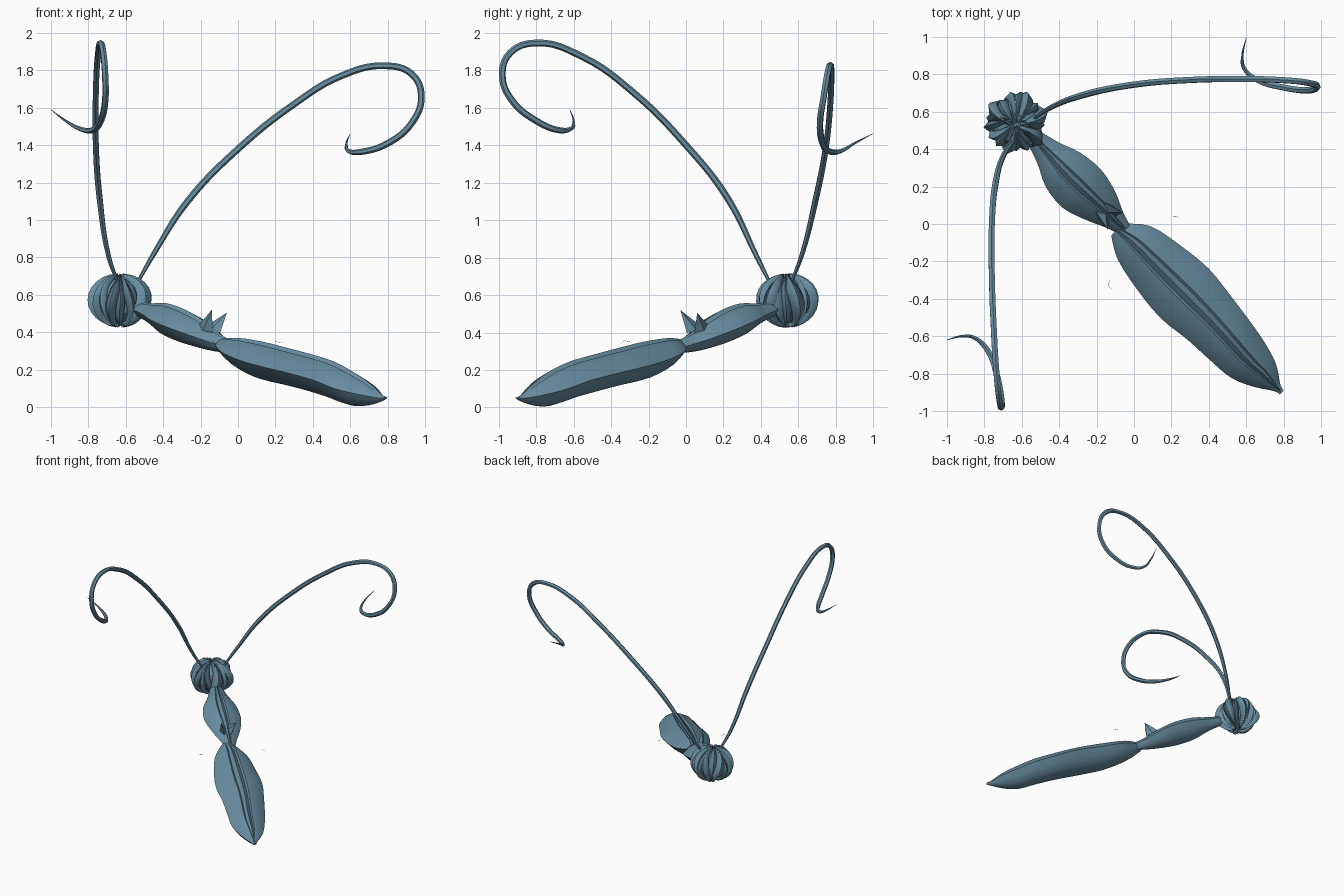
import bpy
import bmesh
import math
import random
from mathutils import Vector, Matrix

if "Cube" in bpy.data.objects:
    bpy.data.objects.remove(bpy.data.objects["Cube"])
random.seed(4)

# One blue-grey material for everything
COLOR = (0.14, 0.27, 0.36, 1)
skin = bpy.data.materials.new("slate blue")
skin.use_nodes = True
skin.diffuse_color = COLOR
skin.node_tree.nodes["Principled BSDF"].inputs["Base Color"].default_value = COLOR


def finish(obj, angle=32):
    bpy.ops.object.select_all(action='DESELECT')
    obj.select_set(True)
    bpy.context.view_layer.objects.active = obj
    bpy.ops.object.shade_smooth_by_angle(angle=math.radians(angle))


def mesh_object(name, bm):
    bmesh.ops.recalc_face_normals(bm, faces=bm.faces)
    mesh = bpy.data.meshes.new(name)
    bm.to_mesh(mesh)
    bm.free()
    mesh.materials.append(skin)
    obj = bpy.data.objects.new(name, mesh)
    bpy.context.collection.objects.link(obj)
    return obj


def refine(rows, steps=3):
    """Smooth the stations with a Catmull-Rom spline."""
    rows = [Vector(r) for r in rows]
    out = []
    for i in range(len(rows) - 1):
        a, b = rows[max(i - 1, 0)], rows[i]
        c, d = rows[i + 1], rows[min(i + 2, len(rows) - 1)]
        for s in range(steps):
            t = s / steps
            out.append(b + (c - a) * (t / 2) + (a * 2 - b * 5 + c * 4 - d) * (t * t / 2)
                       + (b * 3 - a - c * 3 + d) * (t ** 3 / 2))
    return out + [rows[-1]]


# Half cross-section with a raised central keel and sharp side edges
HALF = [(0, 1.0), (0.16, 0.72), (0.24, 0.86), (0.62, 0.62), (1.0, -0.02),
        (0.72, -0.5), (0.38, -0.88), (0, -1.0)]
SECTION = HALF + [(-u, v) for u, v in reversed(HALF[1:-1])]
SIDE = Vector((0.7, 0.71, 0))


def body_segment(name, rows):
    """Loft of stations given as x, y, z, half width, half height."""
    bm = bmesh.new()
    rings = []
    for x, y, z, w, h in refine(rows):
        c = Vector((x, y, z))
        rings.append([bm.verts.new(c + SIDE * u * w + Vector((0, 0, v * h)))
                      for u, v in SECTION])
    n = len(SECTION)
    for a, b in zip(rings, rings[1:]):
        for i in range(n):
            j = (i + 1) % n
            bm.faces.new((a[i], a[j], b[j], b[i]))
    bm.faces.new(rings[0])
    bm.faces.new(rings[-1])
    finish(mesh_object(name, bm))


body_segment("thorax", [
    (-0.55, 0.48, 0.53, 0.04, 0.035), (-0.46, 0.38, 0.50, 0.08, 0.055),
    (-0.38, 0.29, 0.47, 0.13, 0.085), (-0.28, 0.19, 0.43, 0.145, 0.09),
    (-0.18, 0.10, 0.385, 0.11, 0.075), (-0.10, 0.02, 0.345, 0.06, 0.05),
    (-0.03, -0.05, 0.32, 0.03, 0.03)])
body_segment("abdomen", [
    (-0.09, -0.03, 0.33, 0.045, 0.035), (0.0, -0.10, 0.295, 0.125, 0.075),
    (0.13, -0.23, 0.25, 0.165, 0.10), (0.27, -0.37, 0.215, 0.185, 0.10),
    (0.40, -0.50, 0.18, 0.165, 0.10), (0.51, -0.62, 0.145, 0.15, 0.10),
    (0.61, -0.73, 0.10, 0.13, 0.092), (0.70, -0.81, 0.07, 0.085, 0.06),
    (0.765, -0.875, 0.05, 0.025, 0.02), (0.79, -0.90, 0.05, 0.015, 0.006)])


# Head: a small core wrapped in folded bands running from pole to pole
CENTER = Vector((-0.63, 0.54, 0.57))
bm = bmesh.new()
bmesh.ops.create_icosphere(bm, subdivisions=2, radius=0.125,
                           matrix=Matrix.Translation(CENTER))
finish(mesh_object("head_core", bm), 20)

bm = bmesh.new()
BANDS = 17
for k in range(BANDS):
    turn = 2 * math.pi * k / BANDS + random.uniform(-0.12, 0.12)
    radius = random.uniform(0.15, 0.182)
    width = random.uniform(0.17, 0.3)
    tilt = Matrix.Rotation(random.uniform(-0.2, 0.2), 3, 'X')
    twist = random.uniform(-0.25, 0.25)
    previous = None
    for s in range(13):
        polar = math.radians(8 + 164 * s / 12)
        row = []
        for side, lift in ((-1, 0.86), (0, 1.0), (1, 0.86)):
            around = turn + side * width + twist * math.cos(polar)
            r = radius * lift
            p = Vector((r * math.sin(polar) * math.cos(around),
                        r * math.sin(polar) * math.sin(around),
                        0.145 * lift * math.cos(polar)))
            row.append(bm.verts.new(CENTER + tilt @ p))
        if previous:
            for i in range(2):
                bm.faces.new((previous[i], previous[i + 1], row[i + 1], row[i]))
        previous = row
bands = mesh_object("head_bands", bm)
solid = bands.modifiers.new("thickness", 'SOLIDIFY')
solid.thickness = 0.012
finish(bands, 25)


def tapered_wire(name, points, radius):
    curve = bpy.data.curves.new(name, 'CURVE')
    curve.dimensions = '3D'
    curve.bevel_depth = radius
    curve.bevel_resolution = 1
    curve.resolution_u = 6
    curve.use_fill_caps = True
    spline = curve.splines.new('BEZIER')
    spline.bezier_points.add(len(points) - 1)
    last = len(points) - 1
    for i, (bp, co) in enumerate(zip(spline.bezier_points, points)):
        bp.co = co
        bp.handle_left_type = bp.handle_right_type = 'AUTO'
        bp.radius = min(1.0, 0.45 + 0.3 * i, 0.08 + 0.28 * (last - i))
    curve.materials.append(skin)
    obj = bpy.data.objects.new(name, curve)
    bpy.context.collection.objects.link(obj)
    bpy.ops.object.select_all(action='DESELECT')
    obj.select_set(True)
    bpy.context.view_layer.objects.active = obj
    bpy.ops.object.convert(target='MESH')
    finish(bpy.context.view_layer.objects.active, 50)


# Long curling antennae
tapered_wire("right_antenna", [
    (-0.64, 0.45, 0.66), (-0.69, 0.38, 0.80), (-0.74, 0.22, 1.12),
    (-0.76, 0.0, 1.40), (-0.76, -0.28, 1.68), (-0.75, -0.55, 1.87),
    (-0.735, -0.80, 1.945), (-0.72, -0.94, 1.89), (-0.71, -0.98, 1.77),
    (-0.71, -0.93, 1.64), (-0.735, -0.80, 1.53), (-0.78, -0.68, 1.48),
    (-0.85, -0.61, 1.49), (-0.92, -0.60, 1.53), (-1.0, -0.62, 1.59)], 0.018)
tapered_wire("left_antenna", [
    (-0.54, 0.56, 0.66), (-0.45, 0.62, 0.82), (-0.27, 0.69, 1.10),
    (0.0, 0.745, 1.38), (0.30, 0.77, 1.62), (0.55, 0.775, 1.77),
    (0.78, 0.77, 1.825), (0.93, 0.755, 1.78), (0.98, 0.735, 1.66),
    (0.93, 0.715, 1.52), (0.80, 0.73, 1.41), (0.66, 0.77, 1.365),
    (0.59, 0.83, 1.37), (0.58, 0.90, 1.41), (0.60, 0.995, 1.46)], 0.018)


# Pair of thorns on the back of the thorax
def thorn(name, tip, base):
    bm = bmesh.new()
    along = Vector((0.7, -0.7, -0.25))
    top = bm.verts.new(tip)
    ring = [bm.verts.new(Vector(base) + along * a + SIDE * b)
            for a, b in ((-0.07, 0), (0, 0.025), (0.05, 0), (0, -0.025))]
    for i in range(4):
        bm.faces.new((ring[i], ring[(i + 1) % 4], top))
    bm.faces.new(ring)
    finish(mesh_object(name, bm), 20)


thorn("right_thorn", (-0.14, -0.03, 0.52), (-0.17, 0.04, 0.41))
thorn("left_thorn", (-0.06, 0.06, 0.505), (-0.13, 0.08, 0.41))

# Hair-thin wisps beside the waist
tapered_wire("left_wisp", [(0.20, 0.04, 0.35), (0.23, 0.04, 0.345), (0.245, 0.03, 0.34)], 0.002)
tapered_wire("right_wisp", [(-0.13, -0.30, 0.35), (-0.135, -0.33, 0.355), (-0.12, -0.345, 0.34)], 0.002)
